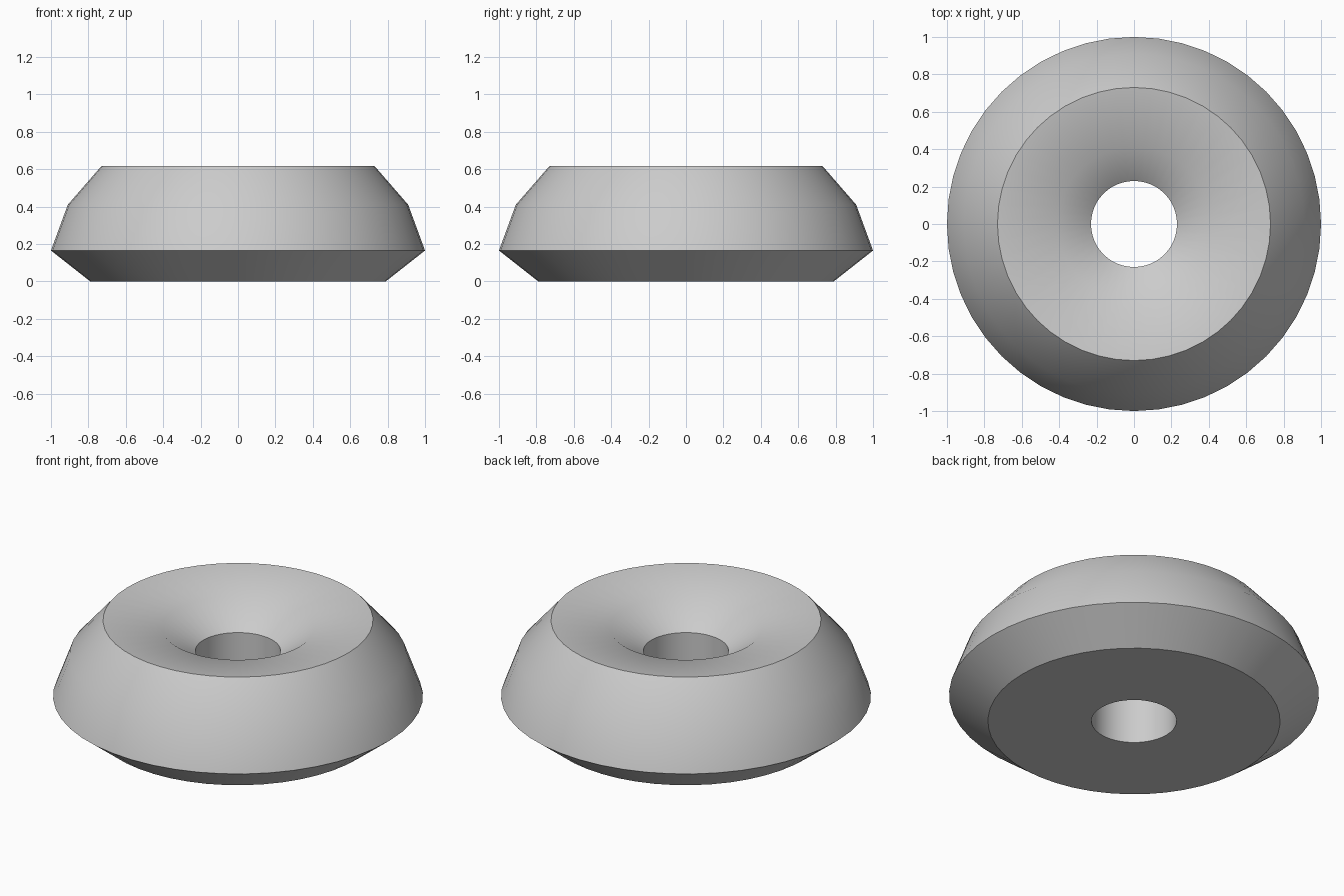
import bpy
import bmesh
import math

default_cube = bpy.data.objects.get("Cube")
if default_cube:
    bpy.data.objects.remove(default_cube, do_unlink=True)

SIDES = 48

# Plain grey material
grey = bpy.data.materials.new("plain grey")
grey.use_nodes = True
colour = (0.6, 0.6, 0.6, 1)
grey.diffuse_color = colour
grey.node_tree.nodes["Principled BSDF"].inputs["Base Color"].default_value = colour

# Closed ring profile (radius, height): base, flared side, dished top, bore
profile = [(0.23, 0), (0.79, 0), (1, 0.165), (0.91, 0.41),
           (0.73, 0.617), (0.41, 0.57), (0.23, 0.435)]

bm = bmesh.new()
verts = [bm.verts.new((r, 0, z)) for r, z in profile]
edges = [bm.edges.new((v, verts[i - 1])) for i, v in enumerate(verts)]
bmesh.ops.spin(bm, geom=verts + edges, cent=(0, 0, 0), axis=(0, 0, 1),
               angle=math.tau, steps=SIDES, use_merge=True)
bmesh.ops.remove_doubles(bm, verts=bm.verts[:], dist=0.0001)
bmesh.ops.recalc_face_normals(bm, faces=bm.faces[:])

mesh = bpy.data.meshes.new("dished_ring")
bm.to_mesh(mesh)
bm.free()
mesh.materials.append(grey)
ring = bpy.data.objects.new("dished_ring", mesh)
bpy.context.collection.objects.link(ring)

# Smooth curved sides, crisp rims
bpy.ops.object.select_all(action="DESELECT")
ring.select_set(True)
bpy.context.view_layer.objects.active = ring
bpy.ops.object.shade_smooth_by_angle(angle=math.radians(35))
